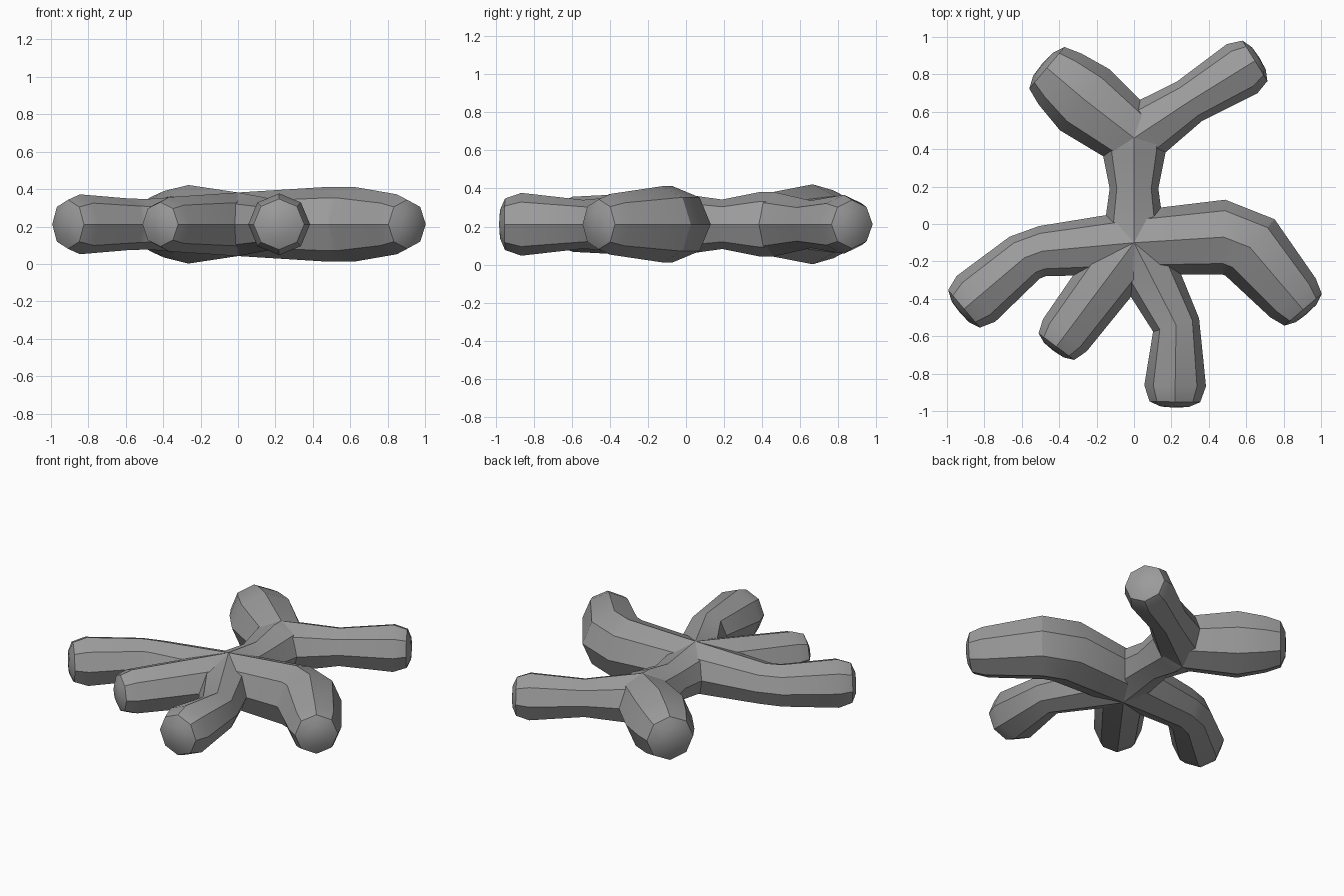
import bpy, bmesh, math
from mathutils import Vector

cube = bpy.data.objects.get("Cube")
if cube:
    bpy.data.objects.remove(cube, do_unlink=True)

AXIS_Z = 0.212
SIDES = 8
HUB = (0, -0.1, 0.17)
FORK = (0, 0.46, 0.17)
# Blunt dome: distance past the last ring, radius factor (both relative to its radius)
DOME = [(0.52, 0.82), (0.68, 0.45)]
TIP = 0.71

grey = bpy.data.materials.new("matte_grey")
grey.use_nodes = True
COLOUR = (0.33, 0.33, 0.33, 1)
grey.diffuse_color = COLOUR
grey.node_tree.nodes["Principled BSDF"].inputs["Base Color"].default_value = COLOUR


def add_ring(bm, centre, heading, radius):
    """Octagon across the heading, with a corner at top, bottom and each side."""
    side = Vector((-heading.y, heading.x, 0))
    up = Vector((0, 0, 1))
    ring = []
    for i in range(SIDES):
        a = math.tau * i / SIDES
        ring.append(bm.verts.new(centre + radius * (math.cos(a) * side + math.sin(a) * up)))
    return ring


def limb(name, stations, domed=True):
    """Tapered octagonal tube through (x, y, radius) stations."""
    bm = bmesh.new()
    points = [Vector((x, y, AXIS_Z)) for x, y, r in stations]
    rings = []
    last = len(points) - 1
    for i, p in enumerate(points):
        heading = (points[min(i + 1, last)] - points[max(i - 1, 0)]).normalized()
        rings.append(add_ring(bm, p, heading, stations[i][2]))
    r = stations[-1][2]
    if domed:
        for out, factor in DOME:
            rings.append(add_ring(bm, points[-1] + heading * out * r, heading, r * factor))
    for a, b in zip(rings, rings[1:]):
        for i in range(SIDES):
            j = (i + 1) % SIDES
            bm.faces.new((a[i], a[j], b[j], b[i]))
    bm.faces.new(rings[0])
    if domed:
        tip = bm.verts.new(points[-1] + heading * TIP * r)
        for i in range(SIDES):
            bm.faces.new((rings[-1][i], rings[-1][(i + 1) % SIDES], tip))
    else:
        bm.faces.new(rings[-1])
    bmesh.ops.recalc_face_normals(bm, faces=bm.faces)
    mesh = bpy.data.meshes.new(name)
    bm.to_mesh(mesh)
    bm.free()
    mesh.materials.append(grey)
    obj = bpy.data.objects.new(name, mesh)
    bpy.context.collection.objects.link(obj)
    bpy.ops.object.select_all(action="DESELECT")
    obj.select_set(True)
    bpy.context.view_layer.objects.active = obj
    bpy.ops.object.shade_smooth_by_angle(angle=math.radians(30))


# Side limbs
limb("left_limb", [HUB, (0.48, -0.07, 0.2), (0.62, -0.125, 0.2), (0.85, -0.395, 0.16)])
limb("right_limb", [HUB, (-0.49, -0.145, 0.135), (-0.585, -0.18, 0.138), (-0.845, -0.4, 0.16)])

# Front limbs
limb("front_right_limb", [HUB, (-0.37, -0.595, 0.145)])
limb("front_left_limb", [HUB, (0.225, -0.54, 0.128), (0.22, -0.865, 0.165)])

# Back trunk and its fork
limb("back_trunk", [HUB, (0, 0.19, 0.13), (0, 0.39, 0.17), FORK], domed=False)
limb("back_right_branch", [FORK, (-0.265, 0.665, 0.21), (-0.395, 0.775, 0.178)])
limb("back_left_branch", [FORK, (0.295, 0.655, 0.125), (0.578, 0.83, 0.155)])
